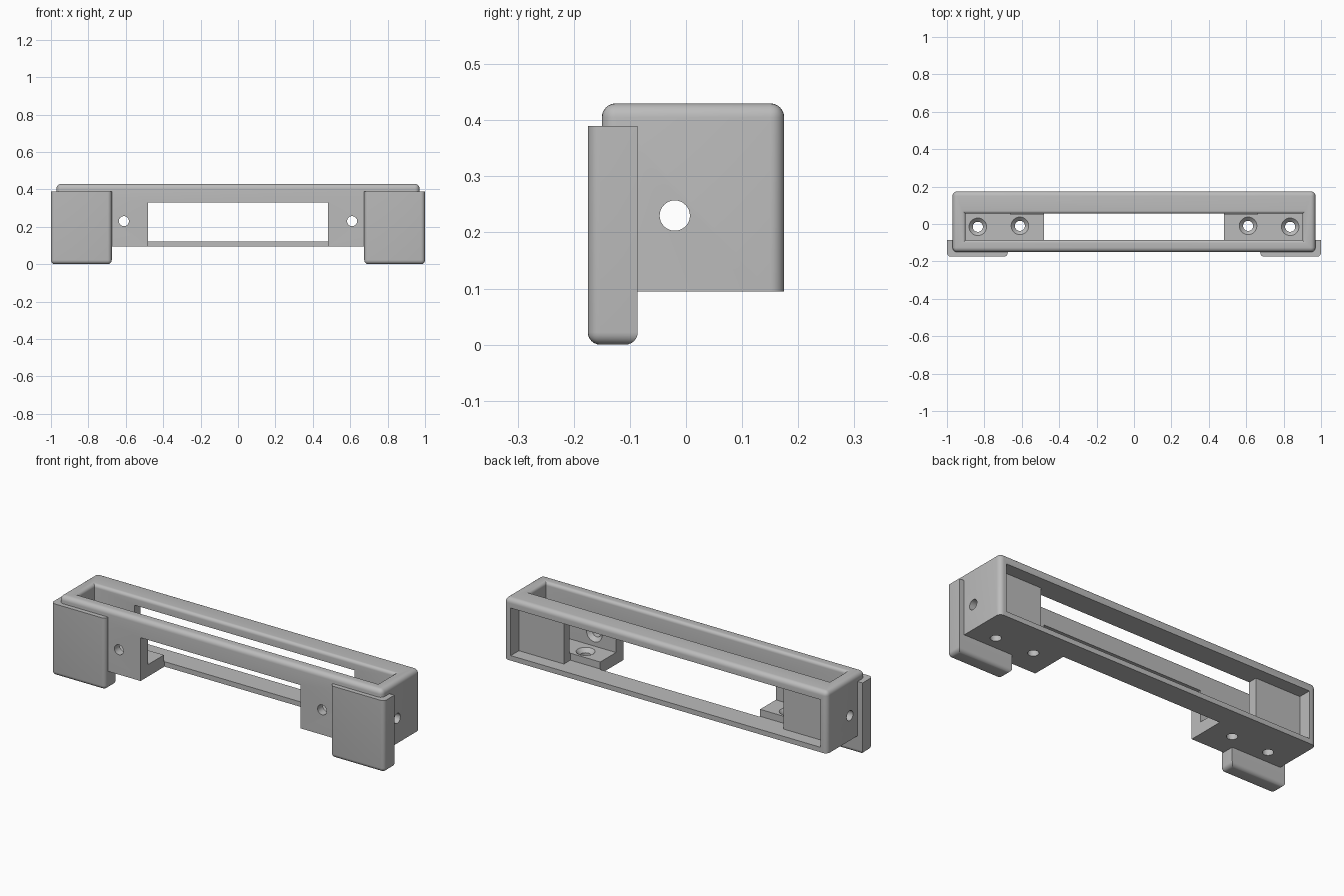
import bpy
import bmesh
import math
from mathutils import Vector

if "Cube" in bpy.data.objects:
    bpy.data.objects.remove(bpy.data.objects["Cube"], do_unlink=True)

grey = bpy.data.materials.new("plain grey")
grey.use_nodes = True
colour = (0.5, 0.5, 0.5, 1)
grey.diffuse_color = colour
grey.node_tree.nodes["Principled BSDF"].inputs["Base Color"].default_value = colour


def add_object(name, bm):
    bmesh.ops.recalc_face_normals(bm, faces=bm.faces)
    mesh = bpy.data.meshes.new(name)
    bm.to_mesh(mesh)
    bm.free()
    mesh.materials.append(grey)
    obj = bpy.data.objects.new(name, mesh)
    bpy.context.collection.objects.link(obj)
    return obj


def box(name, x, y, z, radius=0, rounded=None):
    """Box between (low, high) limits; edges whose midpoint passes the rule are rounded."""
    bm = bmesh.new()
    bmesh.ops.create_cube(bm, size=1)
    for v in bm.verts:
        v.co = [lim[c > 0] for lim, c in zip((x, y, z), v.co)]
    if rounded:
        centre = Vector([sum(lim) / 2 for lim in (x, y, z)])
        edges = [e for e in bm.edges
                 if rounded((e.verts[0].co + e.verts[1].co) / 2 - centre)]
        bmesh.ops.bevel(bm, geom=edges, offset=radius, segments=6,
                        profile=0.5, affect='EDGES')
    return add_object(name, bm)


def loft(name, rings):
    """Closed solid through a stack of rings of points."""
    bm = bmesh.new()
    loops = [[bm.verts.new(p) for p in ring] for ring in rings]
    for a, b in zip(loops, loops[1:]):
        for i in range(len(a)):
            j = (i + 1) % len(a)
            bm.faces.new((a[i], a[j], b[j], b[i]))
    bm.faces.new(loops[0])
    bm.faces.new(loops[-1])
    return add_object(name, bm)


def screw_hole(point, inward):
    """Countersunk hole cutter; point lies on the inner wall surface."""
    turn = Vector(inward).to_track_quat('Z', 'Y')
    rings = []
    for depth, r in ((-0.15, 0.027), (-0.02, 0.027), (0, 0.047), (0.02, 0.047)):
        rings.append([Vector(point) + turn @ Vector((r * math.cos(a), r * math.sin(a), depth))
                      for a in (math.tau * i / 32 for i in range(32))])
    return loft("hole_cutter", rings)


def finish(obj):
    bpy.ops.object.select_all(action='DESELECT')
    obj.select_set(True)
    bpy.context.view_layer.objects.active = obj
    bpy.ops.object.shade_smooth_by_angle(angle=math.radians(30))


# Housing with rounded top and upright edges, sharp underneath
housing = box("housing", (-0.97, 0.97), (-0.15, 0.175), (0.095, 0.43), 0.025,
              lambda m: m.z > -0.01)

# Top opening with a rounded lip
lip = 0.018
levels = [(0.16, 0)] + [(0.43 - lip + lip * math.sin(a), lip * (1 - math.cos(a)))
                        for a in (math.pi / 2 * i / 6 for i in range(7))]
levels.append((0.47, lip))
cutters = [loft("opening_cutter", [
    [(-0.9 - g, -0.085 - g, z), (0.9 + g, -0.085 - g, z),
     (0.9 + g, 0.055 + g, z), (-0.9 - g, 0.055 + g, z)] for z, g in levels])]

# Front window, back recess and the wide passage between the end panels
cutters.append(box("window_cutter", (-0.48, 0.48), (-0.3, 0.055), (0, 0.33)))
cutters.append(box("recess_cutter", (-0.93, 0.93), (0.105, 0.3), (0.122, 0.38)))
cutters.append(box("passage_cutter", (-0.66, 0.66), (0.05, 0.3), (0.122, 0.38)))

# Screw holes in the floor, front wall and end walls
for s in (-1, 1):
    cutters.append(screw_hole((s * 0.61, -0.01, 0.16), (0, 0, 1)))
    cutters.append(screw_hole((s * 0.835, -0.015, 0.16), (0, 0, 1)))
    cutters.append(screw_hole((s * 0.61, -0.085, 0.23), (0, 1, 0)))
    cutters.append(screw_hole((s * 0.9, -0.02, 0.23), (-s, 0, 0)))

bpy.context.view_layer.objects.active = housing
for cutter in cutters:
    mod = housing.modifiers.new("cut", 'BOOLEAN')
    mod.operation = 'DIFFERENCE'
    mod.solver = 'EXACT'
    mod.object = cutter
    bpy.ops.object.modifier_apply(modifier=mod.name)
    bpy.data.objects.remove(cutter, do_unlink=True)
finish(housing)

# Clamp legs wrapping the front corners
for s, side in ((-1, "right"), (1, "left")):
    leg = box(side + "_leg", sorted((s * 0.675, s)), (-0.175, -0.086), (0, 0.39), 0.022,
              lambda m: m.z < -0.1 or (abs(m.z) < 0.01 and m.y < 0))
    finish(leg)
